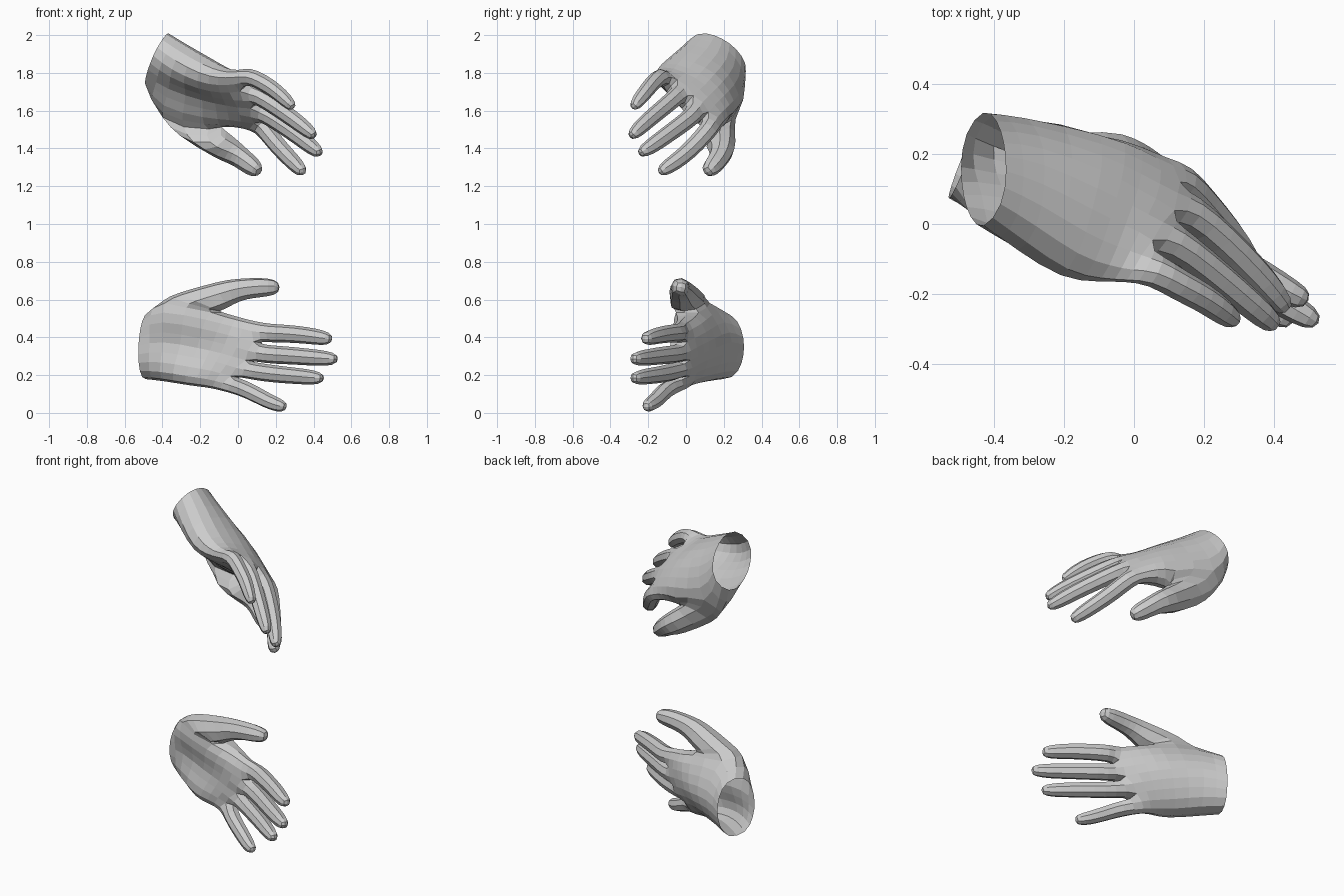
import bpy, bmesh
from mathutils import Vector

# palm rings in hand space: along (index, little side), across (index, little side),
# dorsal offset (index, little side), half thickness, fleshiness of the palm side
RINGS = [
    (0.00, 0.00, 0.168, -0.190, 0.000, 0.000, 0.130, 0.0),
    (0.12, 0.12, 0.250, -0.195, -0.090, -0.030, 0.125, 0.8),
    (0.42, 0.28, 0.195, -0.210, -0.015, -0.075, 0.112, 1.0),
    (0.52, 0.38, 0.170, -0.215, 0.005, -0.070, 0.085, 0.5),
]
# knuckle ring: (along, across, dorsal offset) of the finger gaps
GAPS = [(0.60, 0.155, 0), (0.63, 0.04, 0), (0.59, -0.06, 0), (0.50, -0.145, -0.02),
        (0.44, -0.225, -0.05)]
BACK = [0.58, 0.92, 1.0, 0.92, 0.55]      # dorsal profile
ROUND = [0.5, 0.9, 1.0, 0.9, 0.5]         # wrist profile
PALM = [0.85, 1.15, 0.85, 1.1, 0.75]      # hollow between the two palm pads
FINGER_R = [0.053, 0.051, 0.048, 0.044, 0.028]
FINGER_SCALE = [1.0, 1.0, 0.97, 0.92]
THUMB_R = [0.100, 0.080, 0.064, 0.058, 0.054, 0.034]


def extrude(bm, base, path, radii, side, up, root=None):
    """Grow a four-sided limb from a base quad; root = wide first cross axis."""
    pts = [Vector(p) for p in path]
    start = sum((v.co for v in base), Vector()) / 4
    chain = [start] + pts
    for i, (p, r) in enumerate(zip(pts, radii)):
        nxt = chain[min(i + 2, len(chain) - 1)]
        tan = (nxt - chain[i]).normalized()
        s = (side - tan * side.dot(tan)).normalized()
        u = tan.cross(s)
        if u.dot(up) < 0:
            u = -u
        s, u = s * r, u * r
        if i == 0 and root:
            s, u = root, up * r
        ring = [bm.verts.new(p + a * s + b * u)
                for a, b in ((-1, 1), (1, 1), (1, -1), (-1, -1))]
        for k in range(4):
            bm.faces.new((base[k], base[(k + 1) % 4], ring[(k + 1) % 4], ring[k]))
        base = ring
    bm.faces.new(base)


def make_hand(name, origin, forward, thumbward, chirality, spread, fingers, thumb):
    o = Vector(origin)
    f = Vector(forward).normalized()
    t = Vector(thumbward)
    t = (t - f * t.dot(f)).normalized()
    n = f.cross(t) * chirality
    bm = bmesh.new()

    # palm: loops of five back points and five palm points
    loops = []

    def add_loop(cols, h, flesh):
        top, bot = [], []
        for j, (a, b, c) in enumerate(cols):
            b -= spread * (j / 4) ** 2 * min(a / 0.28, 1)
            mid = o + f * a + t * b + n * c
            top.append(bm.verts.new(mid + n * h * (BACK if a else ROUND)[j]))
            bot.append(bm.verts.new(mid - n * h * (ROUND[j] + (PALM[j] - ROUND[j]) * flesh)))
        loops.append((top, bot))

    for fa, fb, ta, tb, na, nb, h, flesh in RINGS:
        cols = [(fa + (fb - fa) * k / 4, ta + (tb - ta) * k / 4,
                 na * max(0, 1 - k / 2) + nb * max(0, k / 2 - 1)) for k in range(5)]
        add_loop(cols, h, flesh)
    add_loop(GAPS, 0.064, 0)

    for i in range(len(loops) - 1):
        a = loops[i][0] + loops[i][1][::-1]
        b = loops[i + 1][0] + loops[i + 1][1][::-1]
        for j in range(10):
            if i == 1 and j == 9:      # left open for the thumb
                continue
            k = (j + 1) % 10
            bm.faces.new((a[j], a[k], b[k], b[j]))

    # four fingers from the knuckle ring
    top, bot = loops[-1]
    for i, path in enumerate(fingers):
        radii = [r * FINGER_SCALE[i] for r in FINGER_R]
        extrude(bm, [top[i], top[i + 1], bot[i + 1], bot[i]], path, radii, -t, n)

    # thumb from the side of the palm
    (t1, b1), (t2, b2) = loops[1], loops[2]
    extrude(bm, [t1[0], t2[0], b2[0], b1[0]], thumb, THUMB_R, f * 0.5 - t, n,
            root=(f - t * 0.3).normalized() * 0.15)

    bmesh.ops.recalc_face_normals(bm, faces=bm.faces[:])
    me = bpy.data.meshes.new(name)
    bm.to_mesh(me)
    bm.free()
    ob = bpy.data.objects.new(name, me)
    bpy.context.collection.objects.link(ob)
    sub = ob.modifiers.new("rounding", 'SUBSURF')
    sub.levels = sub.render_levels = 1
    return ob


# lower hand, open palm to the front
make_hand(
    "lower_hand", (-0.48, 0.19, 0.365), (0.93, -0.37, -0.05), (0, 0, 1), -1, 0.0,
    [[(0.16, -0.03, 0.422), (0.26, -0.09, 0.42), (0.37, -0.15, 0.41),
      (0.45, -0.20, 0.397), (0.50, -0.22, 0.39)],
     [(0.15, -0.05, 0.31), (0.26, -0.12, 0.305), (0.38, -0.195, 0.295),
      (0.47, -0.25, 0.288), (0.53, -0.285, 0.285)],
     [(0.09, -0.06, 0.22), (0.20, -0.12, 0.205), (0.32, -0.195, 0.195),
      (0.40, -0.25, 0.187), (0.455, -0.285, 0.183)],
     [(0.02, -0.09, 0.135), (0.09, -0.13, 0.10), (0.155, -0.16, 0.065),
      (0.215, -0.195, 0.04), (0.258, -0.215, 0.03)]],
    [(-0.215, 0.015, 0.585), (-0.07, -0.02, 0.63), (0.0, -0.025, 0.652),
     (0.08, -0.03, 0.662), (0.16, -0.03, 0.665), (0.225, -0.025, 0.665)])

# upper hand, relaxed and reaching down
make_hand(
    "upper_hand", (-0.43, 0.165, 1.865), (0.88, -0.17, -0.45), (-0.107, 0.77, -0.605), 1, 0.06,
    [[(0.14, 0.125, 1.505), (0.20, 0.055, 1.425), (0.27, -0.025, 1.35),
      (0.32, -0.10, 1.30), (0.348, -0.145, 1.27)],
     [(0.16, 0.04, 1.575), (0.25, -0.04, 1.515), (0.34, -0.13, 1.45),
      (0.40, -0.20, 1.40), (0.44, -0.25, 1.37)],
     [(0.11, -0.045, 1.68), (0.20, -0.115, 1.62), (0.30, -0.20, 1.55),
      (0.37, -0.26, 1.495), (0.41, -0.295, 1.46)],
     [(0.06, -0.13, 1.785), (0.13, -0.175, 1.75), (0.20, -0.21, 1.705),
      (0.26, -0.255, 1.65), (0.297, -0.282, 1.612)]],
    [(-0.215, 0.17, 1.495), (-0.07, 0.195, 1.405), (-0.01, 0.185, 1.37),
     (0.035, 0.165, 1.335), (0.08, 0.135, 1.30), (0.118, 0.11, 1.27)])
